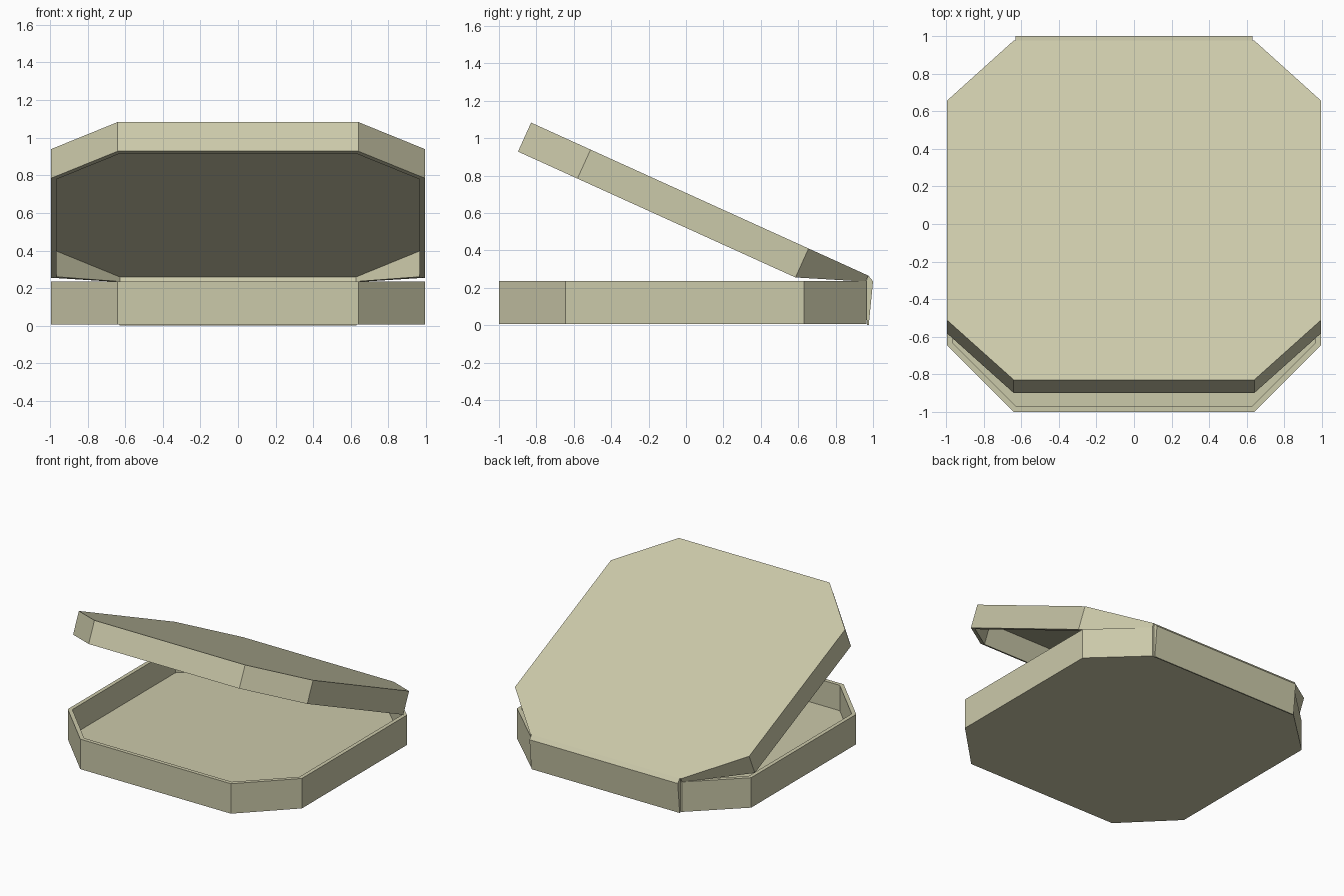
import bpy
import bmesh
from math import sin, cos, radians

cube = bpy.data.objects.get("Cube")
if cube:
    bpy.data.objects.remove(cube, do_unlink=True)

# One flat khaki colour for the whole box
KHAKI = (0.6, 0.585, 0.4, 1)
khaki = bpy.data.materials.new("khaki")
khaki.use_nodes = True
khaki.diffuse_color = KHAKI
shader = next(n for n in khaki.node_tree.nodes if n.type == "BSDF_PRINCIPLED")
shader.inputs["Base Color"].default_value = KHAKI
shader.inputs["Roughness"].default_value = 0.8

WALL = 0.03


def finish(name, bm):
    bmesh.ops.recalc_face_normals(bm, faces=bm.faces[:])
    mesh = bpy.data.meshes.new(name)
    bm.to_mesh(mesh)
    bm.free()
    mesh.materials.append(khaki)
    obj = bpy.data.objects.new(name, mesh)
    bpy.context.collection.objects.link(obj)
    return obj


def octagon_shell(y_ends, y_corners, height, floor):
    """Open octagonal box: raise the outline, inset the rim, sink the inside."""
    (y0, y1), (c0, c1) = y_ends, y_corners
    half = [(0.64, y0), (0.995, c0), (0.995, c1), (0.64, y1)]
    outline = half + [(-x, y) for x, y in reversed(half)]
    bm = bmesh.new()
    base = bm.faces.new([bm.verts.new((x, y, 0)) for x, y in outline])
    base.normal_update()
    bottom_copy = bmesh.ops.extrude_face_region(bm, geom=[base], use_keep_orig=True)
    top = next(g for g in bottom_copy["geom"] if isinstance(g, bmesh.types.BMFace))
    for v in top.verts:
        v.co.z = height
    bmesh.ops.recalc_face_normals(bm, faces=bm.faces[:])
    bmesh.ops.inset_region(bm, faces=[top], thickness=WALL, use_even_offset=True)
    sunk = bmesh.ops.extrude_discrete_faces(bm, faces=[top])["faces"][0]
    for v in sunk.verts:
        v.co.z = floor
    return bm


# Base tray
tray = finish("base_tray", octagon_shell((-1, 0.965), (-0.645, 0.63), 0.23, 0.035))
tray.location.z = 0.006

# Lid: the same shell, tapered towards the hinge, turned over and tilted open
DEPTH = 0.17
TILT = radians(24.4)
bm = octagon_shell((0, 1.98), (0.351, 1.631), DEPTH, 0.02)
for v in bm.verts:
    x, u, d = v.co
    if d > DEPTH - 0.001:
        d = min(DEPTH, 0.035 + u * 0.385)
    v.co = (x,
            0.975 - u * cos(TILT) - d * sin(TILT),
            0.265 + u * sin(TILT) - d * cos(TILT))
finish("lid", bm)

# Hinge flap: thin leaning panel joining the back of the tray to the lid
profile = [(0.967, 0), (0.977, 0), (1.0, 0.235), (0.975, 0.265), (0.962, 0.235)]
bm = bmesh.new()
side = bm.faces.new([bm.verts.new((-0.63, y, z)) for y, z in profile])
ext = bmesh.ops.extrude_face_region(bm, geom=[side], use_keep_orig=True)
for g in ext["geom"]:
    if isinstance(g, bmesh.types.BMVert):
        g.co.x = 0.63
finish("hinge_flap", bm)
